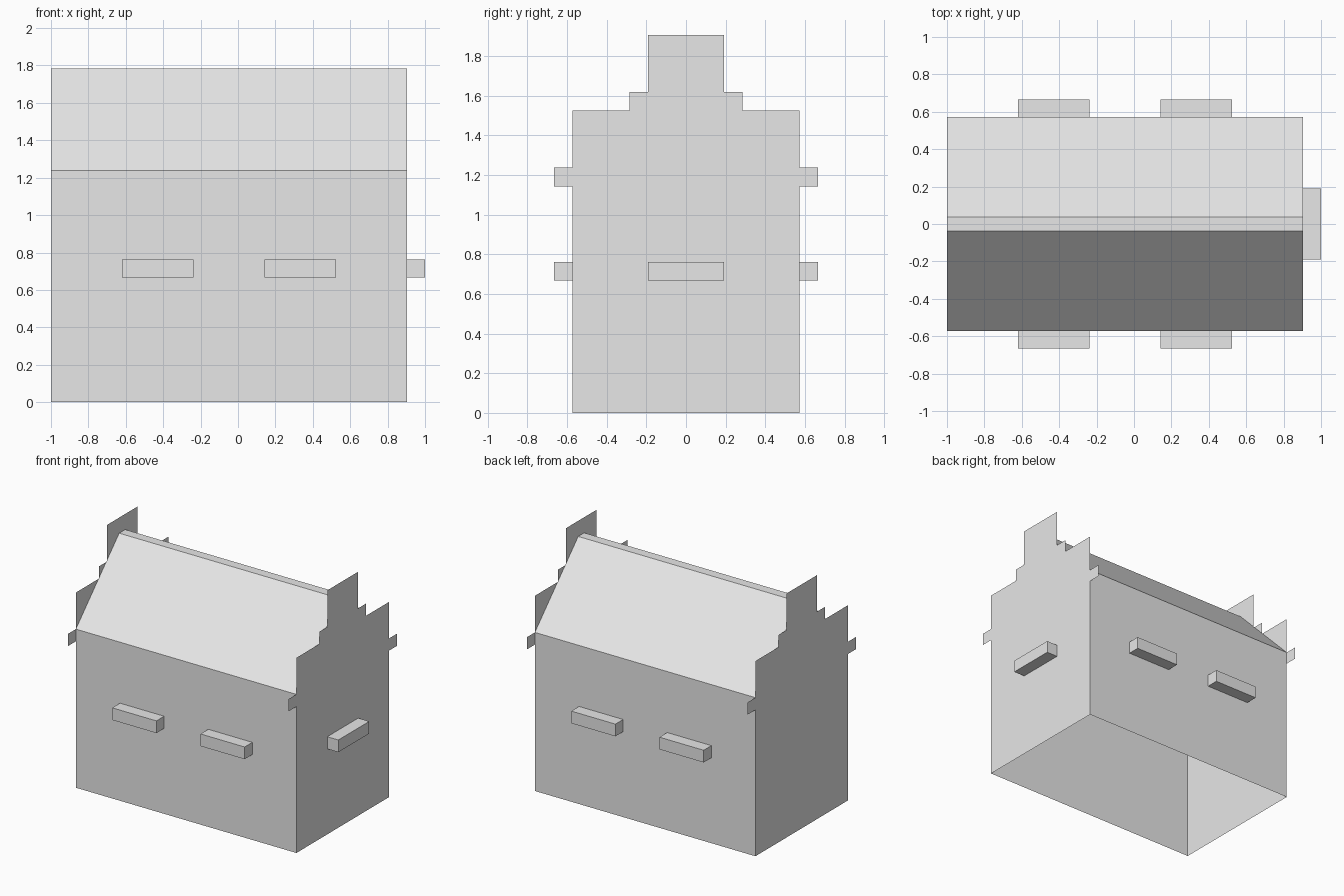
import bpy, bmesh
from mathutils import Vector

cube = bpy.data.objects.get("Cube")
if cube:
    bpy.data.objects.remove(cube, do_unlink=True)

U = 2 / 21                     # building module: the house is 20 modules long
X0, X1 = -1, -1 + 20 * U       # the two gable ends

stone = bpy.data.materials.new("light grey")
stone.use_nodes = True
GREY = (0.8, 0.8, 0.8, 1)
stone.diffuse_color = GREY
stone.node_tree.nodes["Principled BSDF"].inputs["Base Color"].default_value = GREY


def finish(name, bm):
    mesh = bpy.data.meshes.new(name)
    bm.to_mesh(mesh)
    bm.free()
    mesh.materials.append(stone)
    obj = bpy.data.objects.new(name, mesh)
    bpy.context.collection.objects.link(obj)
    return obj


def sheet(name, x, half, facing):
    """Flat gable, mirrored from its half outline (y, z) in modules."""
    outline = half + [(-y, z) for y, z in reversed(half)]
    bm = bmesh.new()
    face = bm.faces.new([bm.verts.new((x, y * U, z * U)) for y, z in outline])
    face.normal_update()
    if face.normal.x * facing < 0:
        face.normal_flip()
    finish(name, bm)


def shell(name, path):
    """Thin surface swept along the house from a (y, z) path in modules."""
    bm = bmesh.new()
    rows = [[bm.verts.new((x, y * U, z * U)) for x in (X0, X1)] for y, z in path]
    for a, b in zip(rows, rows[1:]):
        bm.faces.new((a[0], a[1], b[1], b[0]))
    finish(name, bm)


def ledge(name, low, high, outward):
    """Box between two corners, open where it meets the wall."""
    low, high = Vector(low), Vector(high)
    bm = bmesh.new()
    bmesh.ops.create_cube(bm, size=1)
    for v in bm.verts:
        v.co = (low + high) / 2 + v.co * (high - low)
    bm.normal_update()
    inner = [f for f in bm.faces if f.normal.dot(Vector(outward)) < -0.9]
    bmesh.ops.delete(bm, geom=inner, context='FACES')
    finish(name, bm)


# Stepped gables with small shoulder stones
steps = [(6, 0), (6, 12), (7, 12), (7, 13), (6, 13), (6, 16),
         (3, 16), (3, 17), (2, 17), (2, 20)]
sheet("left_gable", X1, steps, 1)
sheet("right_gable", X0, steps, -1)

# Long walls and the roof with its narrow flat ridge
shell("front_wall", [(-6, 0), (-6, 13)])
shell("back_wall", [(6, 13), (6, 0)])
shell("roof", [(-6, 13), (-0.39, 18.72), (0.39, 18.72), (6, 13)])

# Window ledges on the long walls and the left gable
Z0, Z1 = 7 * U, 8 * U
for side, start in (("right", 4), ("left", 12)):
    a, b = X0 + start * U, X0 + (start + 4) * U
    ledge("front_ledge_" + side, (a, -7 * U, Z0), (b, -6 * U, Z1), (0, -1, 0))
    ledge("back_ledge_" + side, (a, 6 * U, Z0), (b, 7 * U, Z1), (0, 1, 0))
ledge("gable_ledge", (X1, -2 * U, Z0), (X1 + U, 2 * U, Z1), (1, 0, 0))
